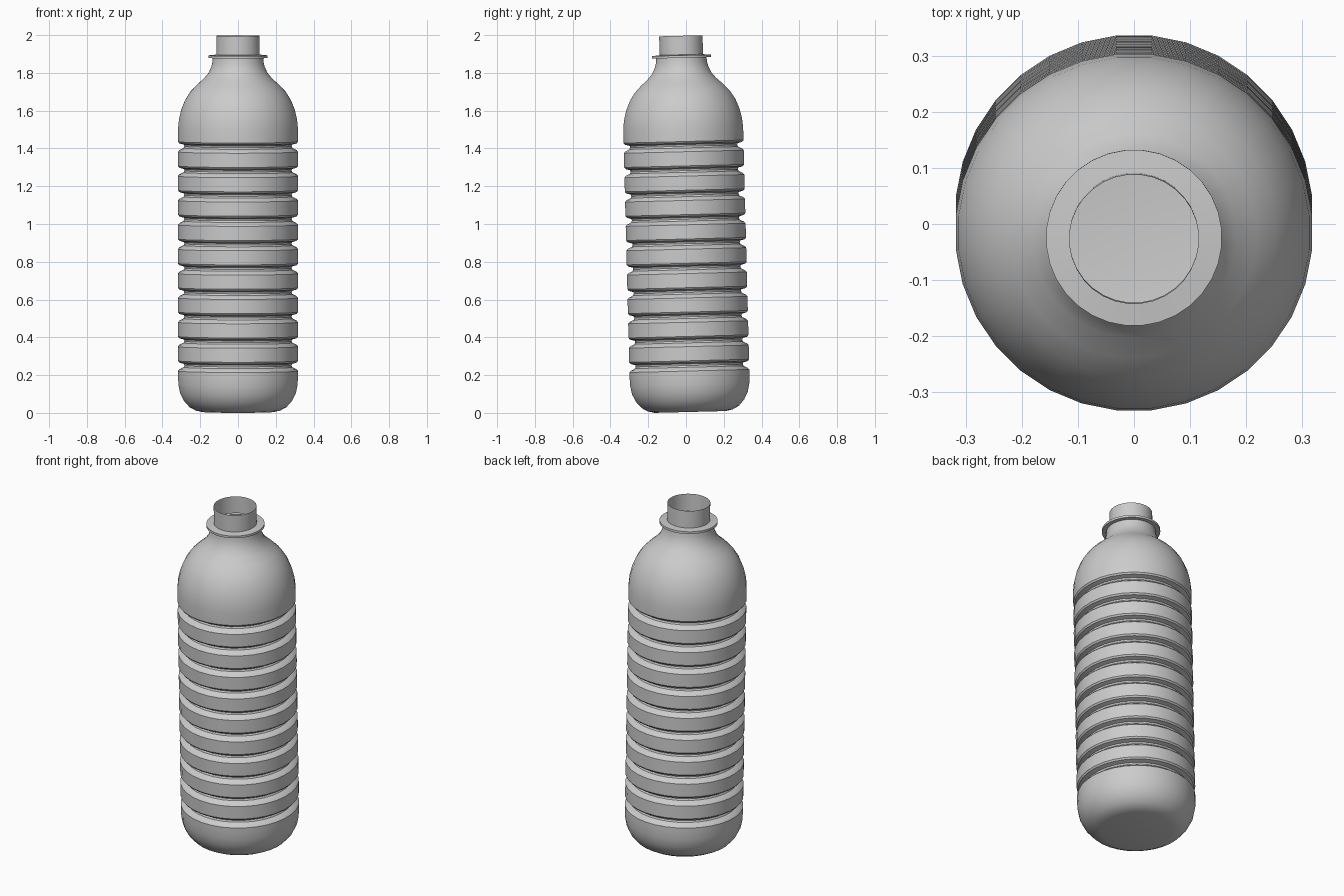
import bpy, math

if "Cube" in bpy.data.objects:
    bpy.data.objects.remove(bpy.data.objects["Cube"])

SIDES = 32
TILT = 0.0255  # whole bottle leans slightly towards the front


def lathe(name, profile, cap_bottom=False):
    """Revolve (radius, height) points, ordered bottom to top, into a shell."""
    verts, faces = [], []
    for r, z in profile:
        for i in range(SIDES):
            a = 2 * math.pi * (i + 0.5) / SIDES
            verts.append((r * math.cos(a), r * math.sin(a), z))
    for k in range(len(profile) - 1):
        for i in range(SIDES):
            j = (i + 1) % SIDES
            a, b = k * SIDES, (k + 1) * SIDES
            faces.append((a + i, a + j, b + j, b + i))
    if cap_bottom:
        faces.append(tuple(reversed(range(SIDES))))
    mesh = bpy.data.meshes.new(name)
    mesh.from_pydata(verts, [], faces)
    mesh.update()
    obj = bpy.data.objects.new(name, mesh)
    bpy.context.collection.objects.link(obj)
    obj.rotation_euler = (TILT, 0, 0)
    obj.location = (0, 0.0235, 0.005)
    bpy.ops.object.select_all(action='DESELECT')
    obj.select_set(True)
    bpy.context.view_layer.objects.active = obj
    bpy.ops.object.shade_smooth_by_angle(angle=math.radians(35))
    return obj


R = 0.319

# rounded base
profile = [(0.19, 0.0), (0.225, 0.008), (0.258, 0.026), (0.288, 0.06),
           (0.308, 0.1), (0.317, 0.145), (R, 0.19)]

# ten evenly spaced grooves leaving flat ribs between them
for n in range(10):
    z = 0.249 + n * 0.129
    profile += [(R, z - 0.032), (0.311, z - 0.023), (0.289, z - 0.012),
                (0.285, z - 0.003), (0.287, z + 0.006),
                (0.312, z + 0.013), (R, z + 0.022)]

# domed shoulder and neck up to the support ring
profile += [(R, 1.50), (0.314, 1.55), (0.302, 1.60), (0.282, 1.65),
            (0.254, 1.695), (0.218, 1.733), (0.182, 1.765), (0.157, 1.795),
            (0.143, 1.825), (0.136, 1.85), (0.134, 1.875)]
lathe("bottle_body", profile, cap_bottom=True)

# support ring and open mouth
lathe("neck_ring_and_mouth", [(0.134, 1.875), (0.157, 1.875), (0.157, 1.888),
                              (0.1155, 1.892), (0.1155, 1.992)])
